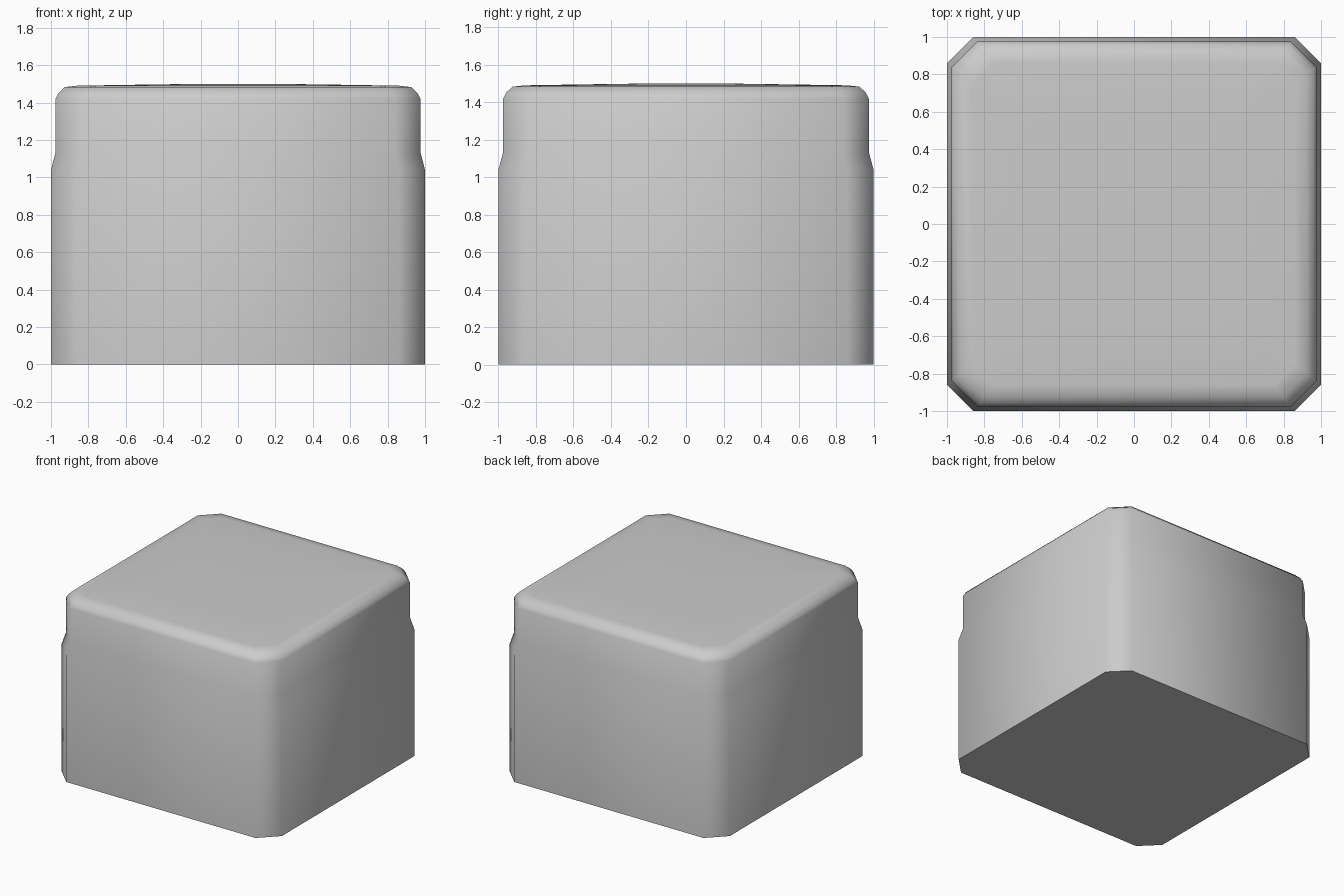
import bpy, bmesh, math

if "Cube" in bpy.data.objects:
    bpy.data.objects.remove(bpy.data.objects["Cube"])

# Profile from base to domed top: (half width, corner cut, height)
PROFILE = [
    (1.0, 0.14, 0.0), (1.0, 0.14, 1.04),          # straight body
    (0.975, 0.135, 1.135), (0.975, 0.135, 1.42),  # shoulder and lid side
    (0.96, 0.135, 1.45), (0.925, 0.125, 1.483),   # rounded lid rim
    (0.86, 0.11, 1.49), (0.55, 0.08, 1.495), (0.2, 0.04, 1.5),  # shallow dome
]


def octagon(h, cut, z):
    c = h - cut
    return [(c, -h, z), (h, -c, z), (h, c, z), (c, h, z),
            (-c, h, z), (-h, c, z), (-h, -c, z), (-c, -h, z)]


# Stack the cut-corner sections and bridge them
bm = bmesh.new()
rings = [[bm.verts.new(p) for p in octagon(*row)] for row in PROFILE]
for low, high in zip(rings, rings[1:]):
    for i in range(8):
        j = (i + 1) % 8
        bm.faces.new((low[i], low[j], high[j], high[i]))

# Flat base and top
bm.faces.new(rings[0][::-1])
bm.faces.new(rings[-1])
bmesh.ops.recalc_face_normals(bm, faces=bm.faces)

mesh = bpy.data.meshes.new("square_container")
bm.to_mesh(mesh)
bm.free()
container = bpy.data.objects.new("square_container", mesh)
bpy.context.collection.objects.link(container)

# Smooth corners, sharp base edge
bpy.context.view_layer.objects.active = container
container.select_set(True)
bpy.ops.object.shade_smooth_by_angle(angle=math.radians(60))
